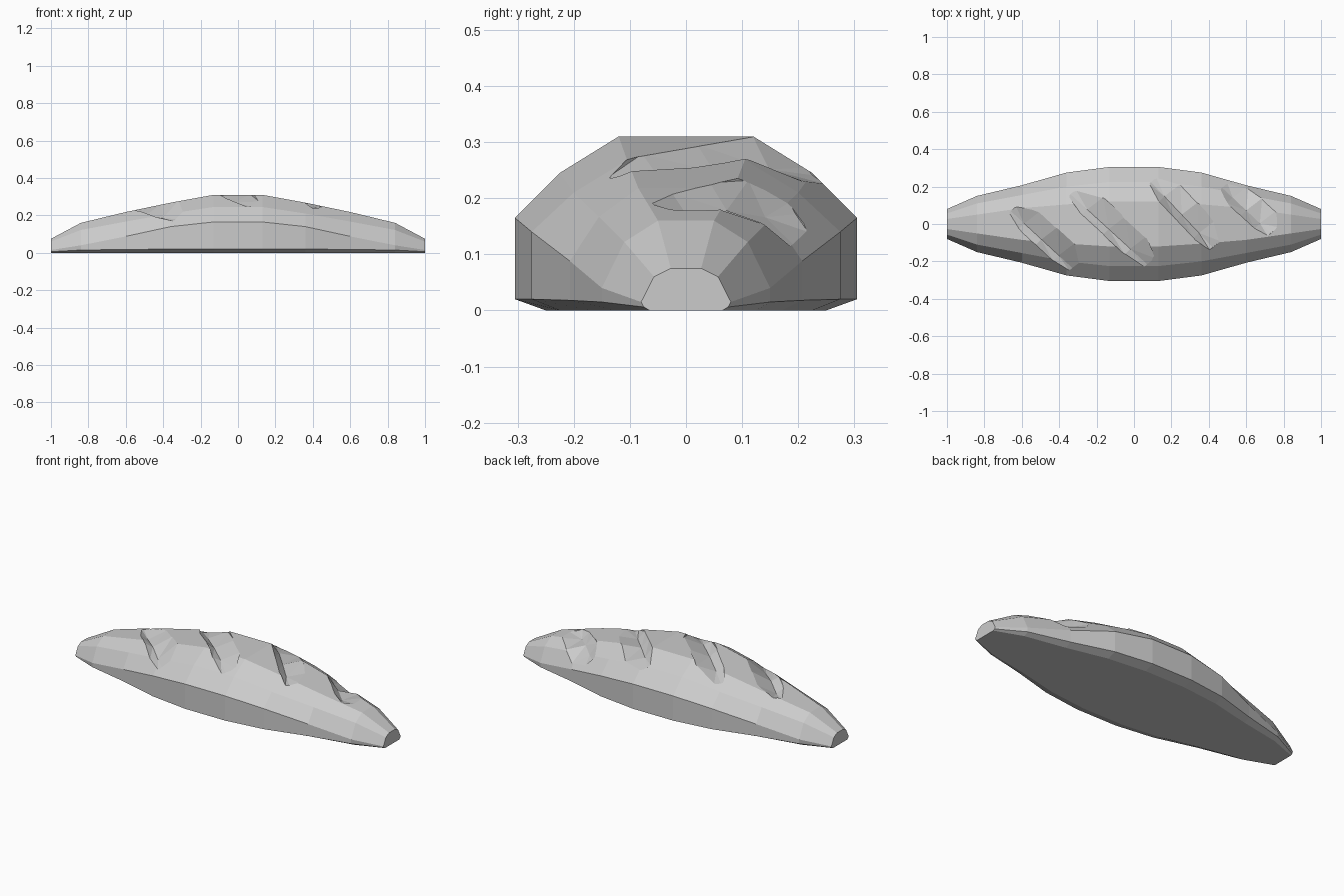
import bpy, bmesh
from mathutils import Vector
from mathutils.bvhtree import BVHTree

cube = bpy.data.objects.get("Cube")
if cube:
    bpy.data.objects.remove(cube)

crust = bpy.data.materials.new("crust_grey")
crust.use_nodes = True
colour = (0.6, 0.6, 0.6, 1)
crust.diffuse_color = colour
crust.node_tree.nodes["Principled BSDF"].inputs["Base Color"].default_value = colour


def loft(bm, rings):
    """Skin closed rings of points and cap both ends."""
    rows = [[bm.verts.new(p) for p in ring] for ring in rings]
    n = len(rows[0])
    for a, b in zip(rows, rows[1:]):
        for i in range(n):
            j = (i + 1) % n
            bm.faces.new((a[i], a[j], b[j], b[i]))
    bm.faces.new(rows[0])
    bm.faces.new(rows[-1])
    bmesh.ops.recalc_face_normals(bm, faces=bm.faces[:])


def make_object(name, bm):
    mesh = bpy.data.meshes.new(name)
    bm.to_mesh(mesh)
    obj = bpy.data.objects.new(name, mesh)
    bpy.context.collection.objects.link(obj)
    mesh.materials.append(crust)
    return obj


# Half of the loaf: x, base half-width, then (half-width, height) up the side
sections = [
    (0.13, 0.25, (0.305, 0.02), (0.305, 0.165), (0.225, 0.245), (0.12, 0.31)),
    (0.36, 0.225, (0.275, 0.02), (0.275, 0.14), (0.2, 0.21), (0.105, 0.268)),
    (0.60, 0.17, (0.207, 0.018), (0.207, 0.088), (0.155, 0.167), (0.085, 0.218)),
    (0.84, 0.125, (0.15, 0.015), (0.15, 0.04), (0.11, 0.122), (0.05, 0.16)),
    (1.0, 0.065, (0.075, 0.006), (0.08, 0.015), (0.057, 0.06), (0.027, 0.075)),
]


def ring(section, side):
    x, base, *rest = section
    half = [(base, 0)] + rest
    right = [Vector((side * x, y, z)) for y, z in half]
    left = [Vector((side * x, -y, z)) for y, z in reversed(half)]
    return right + left


bm = bmesh.new()
loft(bm, [ring(s, -1) for s in reversed(sections)] + [ring(s, 1) for s in sections])
surface = BVHTree.FromBMesh(bm)
loaf = make_object("bread_loaf", bm)
bm.free()


def height(x, y):
    hit = surface.ray_cast(Vector((x, y, 1)), Vector((0, 0, -1)))[0]
    return hit.z if hit else 0.1


# Diagonal slashes: steep left wall, broad shallow right wall
# start x, start y, end x, end y of each valley
slashes = [
    (-0.66, 0.07, -0.33, -0.235),
    (-0.34, 0.16, 0.07, -0.215),
    (0.09, 0.225, 0.42, -0.125),
    (0.47, 0.195, 0.73, -0.05),
]
for number, (x0, y0, x1, y1) in enumerate(slashes):
    rings = []
    for t, depth, spread in ((0, 0.004, 0.35), (0.22, 0.034, 1), (0.5, 0.04, 1),
                             (0.78, 0.034, 1), (1, 0.004, 0.5)):
        x, y = x0 + (x1 - x0) * t, y0 + (y1 - y0) * t
        floor = height(x, y) - depth
        # Lips sit on the crust, then the cutter continues straight up
        xa, ya = x - 0.03 * spread, y - 0.03 * spread
        xb, yb = x + 0.085 * spread, y + 0.065 * spread
        rings.append([Vector(p) for p in (
            (x, y, floor), (xb, yb, height(xb, yb) + 0.003), (xb, yb, 0.5),
            (xa, ya, 0.5), (xa, ya, height(xa, ya) + 0.003))])
    bm = bmesh.new()
    loft(bm, rings)
    bmesh.ops.triangulate(bm, faces=bm.faces[:])
    cutter = make_object("slash_cutter_%d" % (number + 1), bm)
    bm.free()
    cutter.hide_render = True
    cutter.hide_viewport = True
    cutter.display_type = 'WIRE'
    cut = loaf.modifiers.new("slash_%d" % (number + 1), 'BOOLEAN')
    cut.operation = 'DIFFERENCE'
    cut.solver = 'EXACT'
    cut.object = cutter
